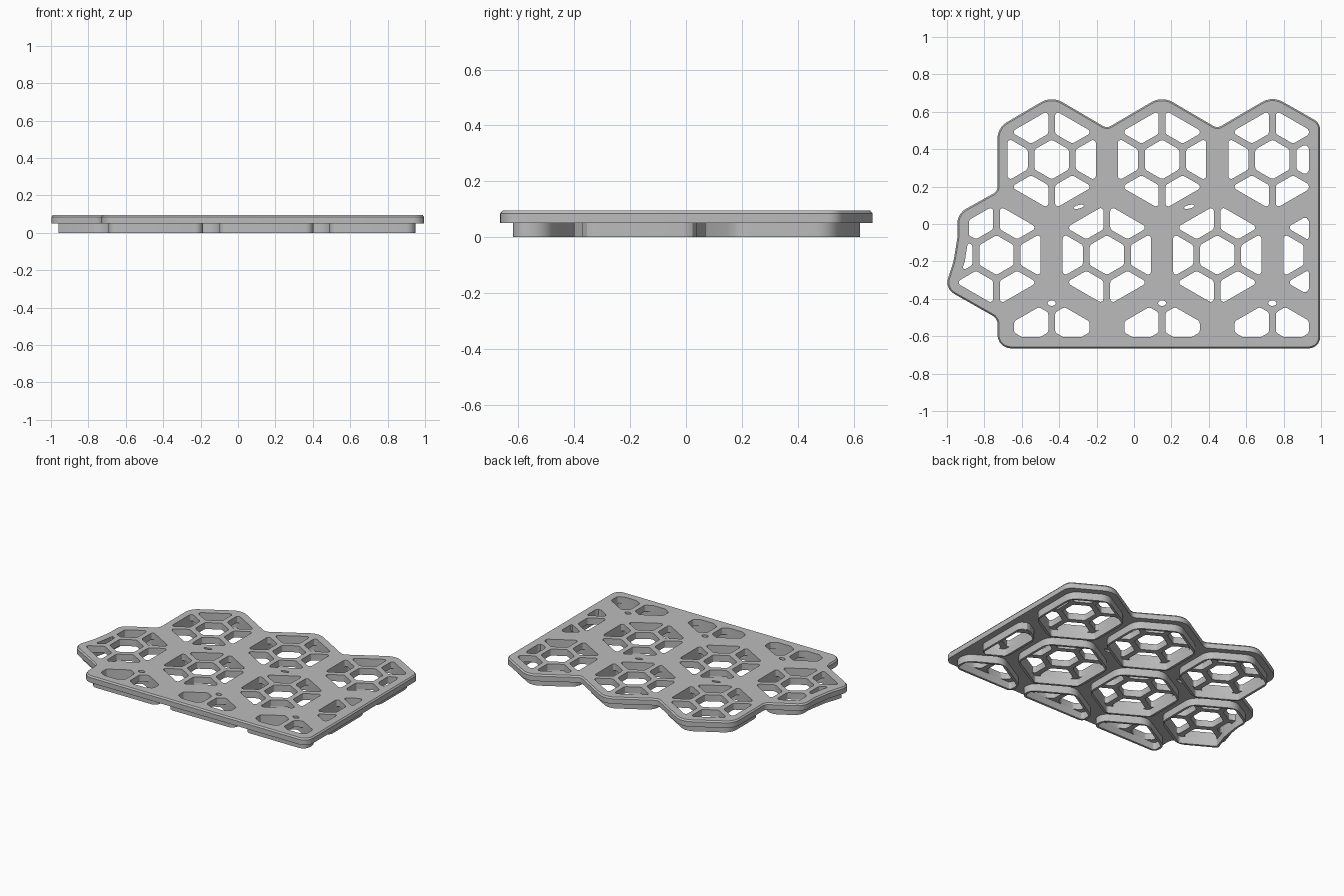
import bpy, bmesh, math
from mathutils import Vector

PITCH = 0.59
ROW = PITCH * math.sqrt(3) / 2
HOLE_PITCH = 0.22
PLATE_Z, TOP_Z = 0.05, 0.095

cube = bpy.data.objects.get("Cube")
if cube:
    bpy.data.objects.remove(cube, do_unlink=True)

grey = bpy.data.materials.new("plain grey")
grey.use_nodes = True
colour = (0.5, 0.5, 0.5, 1)
grey.diffuse_color = colour
grey.node_tree.nodes["Principled BSDF"].inputs["Base Color"].default_value = colour


def hexagon(cx, cy, apothem):
    r = apothem / math.cos(math.pi / 6)
    angles = [math.radians(30 + 60 * i) for i in range(6)]
    return [Vector((cx + r * math.cos(a), cy + r * math.sin(a))) for a in angles]


def cross(a, b):
    return a.x * b.y - a.y * b.x


def clip(subject, convex):
    """Keep the part of subject inside a counter-clockwise convex polygon."""
    out = subject
    for i, a in enumerate(convex):
        edge = convex[(i + 1) % len(convex)] - a
        src, out = out, []
        for j, p in enumerate(src):
            q = src[(j + 1) % len(src)]
            dp, dq = cross(edge, p - a), cross(edge, q - a)
            if dp >= 0:
                out.append(p)
            if (dp > 0 > dq) or (dp < 0 < dq):
                out.append(p.lerp(q, dp / (dp - dq)))
    clean = [p for k, p in enumerate(out) if (p - out[k - 1]).length > 1e-4]
    return clean


def area(poly):
    return sum(cross(poly[i - 1], p) for i, p in enumerate(poly)) / 2


def rounded(poly, radii, steps=5):
    """Replace each corner with a short curve."""
    out = []
    for i, p in enumerate(poly):
        r = radii[i] if isinstance(radii, list) else radii
        u, v = poly[i - 1] - p, poly[(i + 1) % len(poly)] - p
        half = u.angle(v) / 2
        t = min(r / max(math.tan(half), 0.05), 0.45 * u.length, 0.45 * v.length)
        a, b = p + u.normalized() * t, p + v.normalized() * t
        if half > 1.55 or t < 1e-4:
            out.append(p)
            continue
        radius = t * math.tan(half)
        centre = p + (u.normalized() + v.normalized()).normalized() * (radius / math.sin(half))
        for k in range(steps + 1):
            d = a.lerp(b, k / steps) - centre
            out.append(centre + d.normalized() * radius)
    return out


def inset(poly, d):
    out = []
    for i, p in enumerate(poly):
        tangent = (poly[(i + 1) % len(poly)] - poly[i - 1]).normalized()
        out.append(p + Vector((-tangent.y, tangent.x)) * d)
    return out


def prism(bm, layers):
    """Closed solid through a stack of (polygon, height) layers."""
    loops = [[bm.verts.new((p.x, p.y, z)) for p in poly] for poly, z in layers]
    n = len(loops[0])
    bm.faces.new(loops[0][::-1])
    bm.faces.new(loops[-1])
    for low, high in zip(loops, loops[1:]):
        for i in range(n):
            j = (i + 1) % n
            bm.faces.new((low[i], low[j], high[j], high[i]))


def solid(name, stacks):
    bm = bmesh.new()
    for layers in stacks:
        prism(bm, layers)
    mesh = bpy.data.meshes.new(name)
    bm.to_mesh(mesh)
    bm.free()
    mesh.materials.append(grey)
    obj = bpy.data.objects.new(name, mesh)
    bpy.context.collection.objects.link(obj)
    return obj


def cut(obj, polys, z0, z1):
    cutter = solid("cutter", [[(p, z0), (p, z1)] for p in polys])
    cutter.hide_render = True
    mod = obj.modifiers.new("cut", 'BOOLEAN')
    mod.operation, mod.solver, mod.object = 'DIFFERENCE', 'EXACT', cutter
    bpy.ops.object.select_all(action='DESELECT')
    obj.select_set(True)
    bpy.context.view_layer.objects.active = obj
    bpy.ops.object.modifier_apply(modifier=mod.name)
    bpy.data.objects.remove(cutter, do_unlink=True)
    bpy.ops.object.shade_smooth_by_angle(angle=math.radians(25))


def region(o):
    """Tray limits moved inward by o, with the wavy left side."""
    left = [(-0.945, 0.9), (-0.942, -0.06), (-0.965, -0.2), (-1.005, -0.32), (-1.01, -0.665 + o)]
    pts = [(x + o, y) for x, y in left]
    pts += [(0.995 - o, -0.665 + o), (0.995 - o, 0.9)]
    return [Vector(p) for p in pts]


# Cell centres, with the hole lattice of the front row shifted forward
cells = []
for row, (x0, count, shift) in enumerate([(-0.44, 3, 0), (-0.735, 4, 0), (-0.44, 3, -0.04)]):
    for i in range(count):
        cells.append((x0 + i * PITCH, 0.345 - row * ROW, shift))

# Honeycomb holes trimmed to each cell opening
rings, openings, holes = [], [], []
for cx, cy, shift in cells:
    rings.append(rounded(clip(region(0.045), hexagon(cx, cy, 0.2525)), 0.09))
    opening = clip(region(0.06), hexagon(cx, cy, 0.236))
    openings.append(rounded(opening, 0.02, 3))
    for q in range(-2, 3):
        for r in range(-2, 3):
            hx = cx + HOLE_PITCH * (q + r / 2)
            hy = cy + shift + HOLE_PITCH * r * math.sqrt(3) / 2
            hole = clip(opening, hexagon(hx, hy, 0.092))
            if len(hole) > 2 and area(hole) > 0.0002:
                holes.append(rounded(hole, 0.02, 2))

# Small oval slots between the back and middle rows
for cx, cy, _ in cells[:2]:
    slot = []
    for k in range(12):
        a = k * math.pi / 6
        slot.append(Vector((cx + 0.145 + 0.028 * math.cos(a),
                            cy - 0.253 + 0.01 * math.sin(a) + 0.006 * math.cos(a))))
    holes.append(slot)

# Top plate
outline = [(-0.73, -0.665, 0.09), (0.995, -0.665, 0.06), (0.995, 0.54, 0.06)]
for k in range(3):
    x = 0.74 - k * PITCH
    outline.append((x, 0.685, 0.11))
    if k < 2:
        outline.append((x - PITCH / 2, 0.512, 0.04))
outline += [(-0.73, 0.515, 0.1), (-0.73, 0.175, 0.04), (-0.945, 0.055, 0.09),
            (-0.942, -0.06, 0.3), (-0.965, -0.2, 0.3), (-1.012, -0.345, 0.07),
            (-0.73, -0.505, 0.05)]
edge = rounded([Vector(p[:2]) for p in outline], [p[2] for p in outline])
plate = solid("top_plate", [[(edge, PLATE_Z), (edge, TOP_Z - 0.01),
                             (inset(edge, 0.008), TOP_Z)]])
cut(plate, holes, PLATE_Z - 0.02, TOP_Z + 0.02)

# Raised hexagonal rims under the plate
rims = solid("underside_rims", [[(p, 0), (p, PLATE_Z)] for p in rings])
cut(rims, openings, -0.02, PLATE_Z + 0.02)
